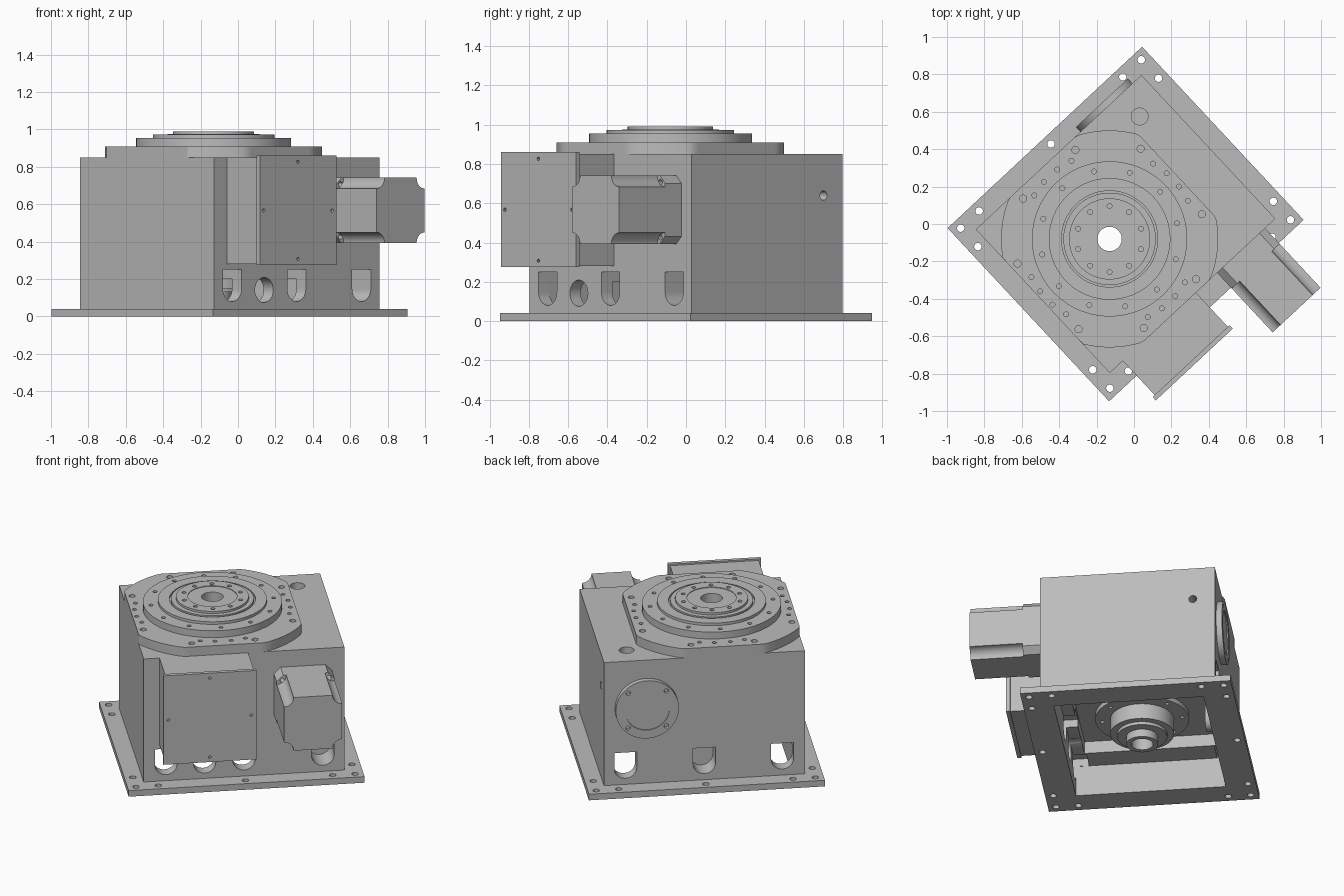
import bpy, bmesh
from math import sin, cos, pi, radians
from mathutils import Matrix

if "Cube" in bpy.data.objects:
    bpy.data.objects.remove(bpy.data.objects["Cube"], do_unlink=True)

GREY = (0.5, 0.5, 0.5, 1)
metal = bpy.data.materials.new("machined grey")
metal.use_nodes = True
metal.diffuse_color = GREY
metal.node_tree.nodes["Principled BSDF"].inputs["Base Color"].default_value = GREY

# The whole unit is modelled square, then turned to stand diagonally
PLACE = Matrix.Translation((-0.045, 0, 0)) @ Matrix.Rotation(radians(43), 4, "Z")
AXIS = -0.117   # turntable centre along the body


def rect(a0, a1, b0, b1):
    return [(a0, b0), (a1, b0), (a1, b1), (a0, b1)]


def circle(a, b, r, n=20):
    return [(a + r * cos(2 * pi * i / n), b + r * sin(2 * pi * i / n)) for i in range(n)]


def ring(count, radius, r, start=0.0):
    return [circle(AXIS + radius * cos(start + 2 * pi * i / count),
                   radius * sin(start + 2 * pi * i / count), r, 16) for i in range(count)]


def notched_square(a, b, half, r, n):
    """Square whose corners are cut by an arc of n steps (one step is a chamfer)."""
    pts = []
    for k in range(4):
        turn = k * pi / 2
        for i in range(n + 1):
            t = 1.5 * pi - i / n * pi / 2
            x, y = half + r * cos(t), half + r * sin(t)
            pts.append((a + x * cos(turn) - y * sin(turn), b + x * sin(turn) + y * cos(turn)))
    return pts


def make(name, bm):
    bmesh.ops.recalc_face_normals(bm, faces=bm.faces)
    bm.transform(PLACE)
    mesh = bpy.data.meshes.new(name)
    bm.to_mesh(mesh)
    bm.free()
    mesh.materials.append(metal)
    obj = bpy.data.objects.new(name, mesh)
    bpy.context.collection.objects.link(obj)
    return obj


def prisms(name, shapes, lo, hi, axis="z"):
    """Extrude flat outlines along one axis into a single object."""
    bm = bmesh.new()
    spot = {"x": lambda p, t: (t, p[0], p[1]),
            "y": lambda p, t: (p[0], t, p[1]),
            "z": lambda p, t: (p[0], p[1], t)}[axis]
    for pts in shapes:
        low = [bm.verts.new(spot(p, lo)) for p in pts]
        high = [bm.verts.new(spot(p, hi)) for p in pts]
        bm.faces.new(low)
        bm.faces.new(high)
        for i in range(len(pts)):
            j = (i + 1) % len(pts)
            bm.faces.new((low[i], low[j], high[j], high[i]))
    return make(name, bm)


def lathe(name, profile, n=72):
    bm = bmesh.new()
    loops = [[bm.verts.new((AXIS + r * cos(2 * pi * i / n), r * sin(2 * pi * i / n), z))
              for i in range(n)] for r, z in profile]
    for k, a in enumerate(loops):
        b = loops[(k + 1) % len(loops)]
        for i in range(n):
            j = (i + 1) % n
            bm.faces.new((a[i], a[j], b[j], b[i]))
    return make(name, bm)


def cut(obj, shapes, lo, hi, axis="z"):
    """Subtract extruded outlines from an object."""
    cutter = prisms("cutter", shapes, lo, hi, axis)
    cutter.hide_render = True
    mod = obj.modifiers.new("cut", "BOOLEAN")
    mod.operation, mod.solver, mod.object = "DIFFERENCE", "EXACT", cutter
    bpy.context.view_layer.update()
    done = obj.evaluated_get(bpy.context.evaluated_depsgraph_get())
    mesh = bpy.data.meshes.new_from_object(done)
    obj.modifiers.clear()
    obj.data = mesh
    bpy.data.objects.remove(cutter, do_unlink=True)


parts = []

# Base plate with open middle and bolt holes
plate = prisms("base_plate", [rect(-0.711, 0.711, -0.633, 0.633)], 0, 0.04)
cut(plate, [rect(-0.54, 0.54, -0.45, 0.45)], -0.1, 0.1)
bolts = [(s * u, t * v) for u, v in ((0.66, 0.585), (0.525, 0.585), (0.66, 0.45))
         for s in (-1, 1) for t in (-1, 1)] + [(0, 0.585), (0, -0.585)]
cut(plate, [circle(u, v, 0.02) for u, v in bolts], -0.1, 0.1)
parts.append(plate)

# Housing: stepped cavity below, cable slots through both long walls
body = prisms("housing", [rect(-0.605, 0.605, -0.525, 0.525)], 0.04, 0.85)
cut(body, [rect(-0.54, 0.54, -0.45, 0.45)], -0.1, 0.2)
cut(body, [rect(-0.39, 0.54, -0.38, 0.45)], 0.1, 0.28)
R = 0.068
slots = [[(u + R, 0.25), (u - R, 0.25)] +
         [(u + R * cos(pi + pi * i / 16), 0.148 + R * sin(pi + pi * i / 16)) for i in range(17)]
         for u in (-0.47, 0, 0.475)]
cut(body, slots + [circle(-0.237, 0.142, 0.067, 32)], -0.6, -0.37, "y")
cut(body, slots, 0.4, 0.6, "y")
cut(body, [circle(AXIS, 0, 0.08, 32)], 0.1, 1)
cut(body, [circle(0.447, 0.369, 0.045, 32)], 0.78, 1)
cut(body, [circle(0.393, 0.64, 0.024)], 0.5, 0.7, "x")
parts.append(body)

# Top plate: disc trimmed flush with the housing sides
disc = [(max(-0.605, min(0.378, x)), max(-0.525, min(0.525, y)))
        for x, y in circle(AXIS, 0, 0.58, 120)]
top = prisms("top_plate", [disc], 0.85, 0.91)
holes = [circle(AXIS, 0, 0.08, 32)]
for quarter in range(4):
    for deg in (-17, -6, 6, 17):
        holes += ring(1, 0.465, 0.013, radians(90 * quarter + deg))
for deg in (28, 68, 112, 152):
    holes += ring(1, 0.51, 0.019, radians(deg)) + ring(1, 0.51, 0.019, radians(-deg))
cut(top, holes, 0.87, 1)
cut(top, [circle(AXIS, 0, 0.08, 32)], 0.8, 0.9)
parts.append(top)

# Turntable and hollow spindle in one turned piece
table = lathe("turntable_spindle", [
    (0.065, 0.08), (0.095, 0.08), (0.095, 0.13), (0.15, 0.13), (0.15, 0.15), (0.19, 0.15),
    (0.19, 0.25), (0.28, 0.25), (0.28, 0.29), (0.1, 0.29), (0.1, 0.9), (0.415, 0.9),
    (0.415, 0.955), (0.325, 0.955), (0.325, 0.972), (0.257, 0.972), (0.257, 0.96),
    (0.247, 0.96), (0.247, 0.976), (0.217, 0.976), (0.217, 0.99), (0.147, 0.99),
    (0.147, 0.986), (0.065, 0.986)])
cut(table, ring(12, 0.37, 0.013), 0.92, 1)
cut(table, ring(10, 0.177, 0.013, radians(47)), 0.96, 1.1)
cut(table, ring(8, 0.24, 0.012), 0.2, 0.27)
parts.append(table)

# Terminal box and its screwed cover
parts.append(prisms("terminal_box", [rect(-0.51, 0.025, 0.28, 0.85)], -0.775, -0.525, "y"))
cover = prisms("terminal_cover", [rect(-0.525, 0.037, 0.275, 0.86)], -0.8, -0.775, "y")
cut(cover, [circle(-0.245 + a, 0.567 + b, 0.009, 12)
            for a, b in ((0.25, 0), (-0.25, 0), (0, 0.26), (0, -0.26))], -0.9, -0.785, "y")
parts.append(cover)

# Drive motor: chamfered flange and body with scooped corners
flange = prisms("motor_flange", [notched_square(0.355, 0.567, 0.175, 0.04, 1)], -0.64, -0.525, "y")
cut(flange, [circle(0.355 + s * 0.14, 0.567 + t * 0.14, 0.014, 16)
             for s in (-1, 1) for t in (-1, 1)], -0.7, -0.58, "y")
parts.append(flange)
parts.append(prisms("motor_body", [notched_square(0.355, 0.567, 0.175, 0.058, 10)], -0.96, -0.64, "y"))

# Round access cover on the back wall
access = prisms("access_cover", [circle(0.349, 0.54, 0.19, 64)], 0.525, 0.56, "y")
cut(access, [circle(0.349, 0.54, 0.135, 48)], 0.553, 0.6, "y")
cut(access, [circle(0.349 + s * 0.115, 0.54 + t * 0.115, 0.014, 16)
             for s in (-1, 1) for t in (-1, 1)], 0.54, 0.6, "y")
parts.append(access)

# Smooth the turned surfaces, keep machined edges crisp
bpy.ops.object.select_all(action="DESELECT")
for obj in parts:
    obj.select_set(True)
bpy.context.view_layer.objects.active = parts[0]
bpy.ops.object.shade_smooth_by_angle(angle=radians(30))
